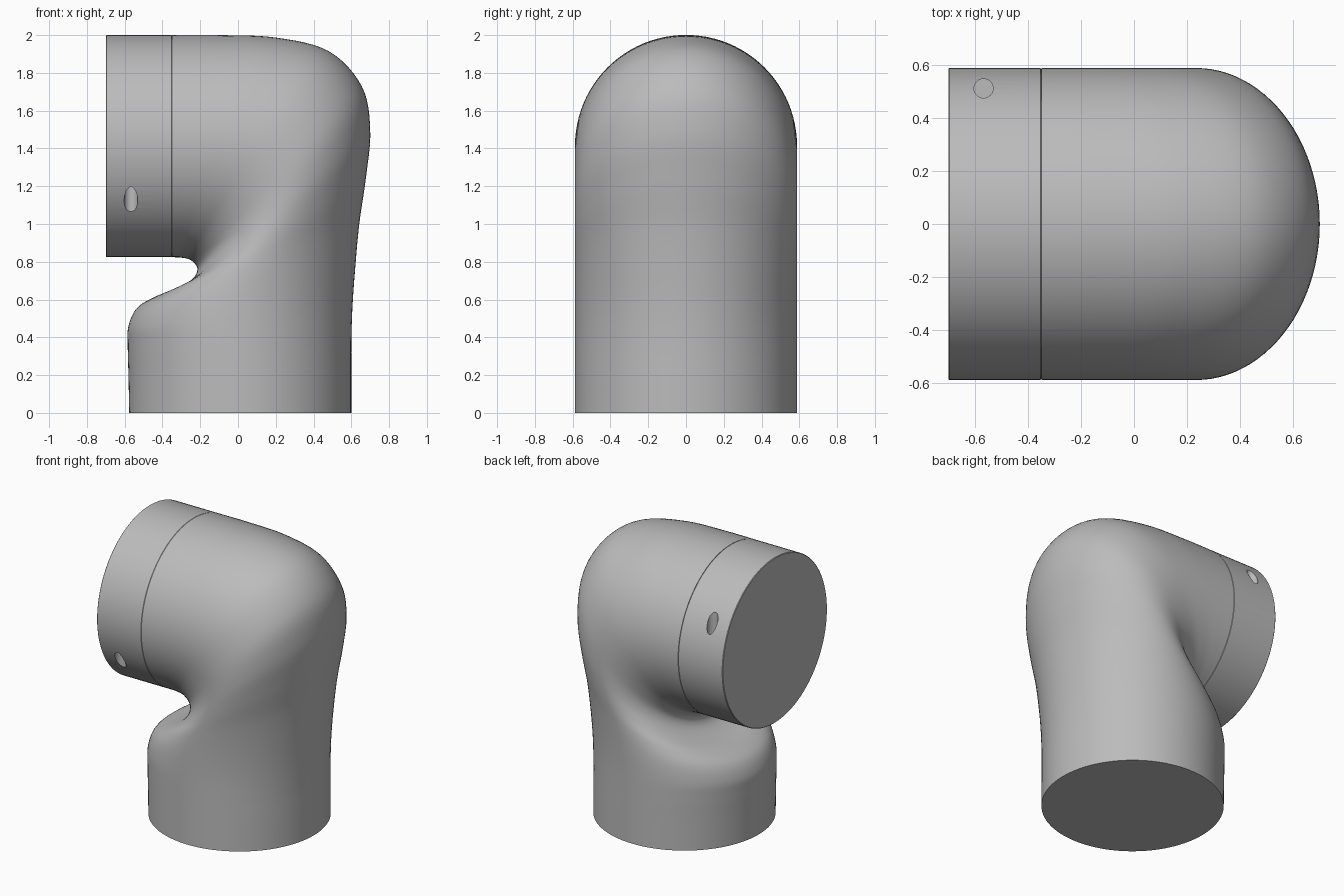
import bpy, bmesh, math
from mathutils import Vector

cube = bpy.data.objects.get("Cube")
if cube:
    bpy.data.objects.remove(cube, do_unlink=True)

R = 0.588          # pipe radius
AXIS_Z = 1.412     # height of the horizontal pipe axis
SIDES = 96
STEPS = 6          # rings between two key sections

grey = bpy.data.materials.new("plain grey")
grey.use_nodes = True
grey.diffuse_color = (0.5, 0.5, 0.5, 1)
grey.node_tree.nodes["Principled BSDF"].inputs["Base Color"].default_value = (0.5, 0.5, 0.5, 1)


def finish(name, bm):
    bmesh.ops.recalc_face_normals(bm, faces=bm.faces[:])
    mesh = bpy.data.meshes.new(name)
    bm.to_mesh(mesh)
    bm.free()
    mesh.materials.append(grey)
    obj = bpy.data.objects.new(name, mesh)
    bpy.context.collection.objects.link(obj)
    return obj


def smooth(obj):
    bpy.ops.object.select_all(action='DESELECT')
    obj.select_set(True)
    bpy.context.view_layer.objects.active = obj
    bpy.ops.object.shade_smooth_by_angle(angle=math.radians(35))


def loft(name, sections):
    """Skin elliptical rings given as (inner point, outer point, half width)."""
    bm = bmesh.new()
    rings = []
    for inner, outer, width in sections:
        mid, half = (inner + outer) / 2, (outer - inner) / 2
        ring = []
        for i in range(SIDES):
            a = math.tau * i / SIDES
            p = mid + half * math.cos(a)
            ring.append(bm.verts.new((p.x, width * math.sin(a), p.y)))
        rings.append(ring)
    for a, b in zip(rings, rings[1:]):
        for i in range(SIDES):
            j = (i + 1) % SIDES
            bm.faces.new((a[i], a[j], b[j], b[i]))
    bm.faces.new(rings[0])
    bm.faces.new(rings[-1])
    return finish(name, bm)


def spline(p0, p1, p2, p3, t):
    return 0.5 * (2 * p1 + (p2 - p0) * t + (2 * p0 - 5 * p1 + 4 * p2 - p3) * t ** 2
                  + (3 * p1 - p0 - 3 * p2 + p3) * t ** 3)


# Elbow body: inner and outer bend profile, as x, z pairs
keys = [Vector(k) for k in (
    (-.576, 0, .6, 0), (-.58, .2, .6, .2), (-.584, .36, .6, .38),
    (-.58, .46, .606, .56), (-.535, .555, .62, .76), (-.44, .615, .642, 1.0),
    (-.32, .66, .678, 1.25), (-.24, .71, .7, 1.5), (-.215, .765, .655, 1.73),
    (-.25, .809, .48, 1.915), (-.3, .822, .2, 1.987),
    (-.335, .824, -.1, 2), (-.349, .824, -.349, 2))]
padded = [keys[0]] + keys + [keys[-1]]
path = []
for i in range(len(keys) - 1):
    path += [spline(*padded[i:i + 4], s / STEPS) for s in range(STEPS)]
path.append(keys[-1])
body = loft("elbow_body", [(Vector(k[:2]), Vector(k[2:]), R) for k in path])
smooth(body)

# End collar with finely chamfered rims
rims = [(-.347, R - .006), (-.353, R), (-.696, R), (-.7, R - .004)]
collar = loft("end_collar", [(Vector((x, AXIS_Z - r)), Vector((x, AXIS_Z + r)), r)
                             for x, r in rims])

# Two vertical blind holes: upper back and lower front
for side, label in ((1, "back"), (-1, "front")):
    bm = bmesh.new()
    bmesh.ops.create_cone(bm, cap_ends=True, segments=40, radius1=.036, radius2=.036, depth=.4)
    bmesh.ops.translate(bm, verts=bm.verts[:], vec=(-.567, side * .511, AXIS_Z + side * .35))
    cutter = finish(label + "_hole_cutter", bm)
    cutter.hide_render = True
    cutter.hide_set(True)
    cut = collar.modifiers.new(label + "_hole", 'BOOLEAN')
    cut.operation = 'DIFFERENCE'
    cut.solver = 'EXACT'
    cut.object = cutter
smooth(collar)
